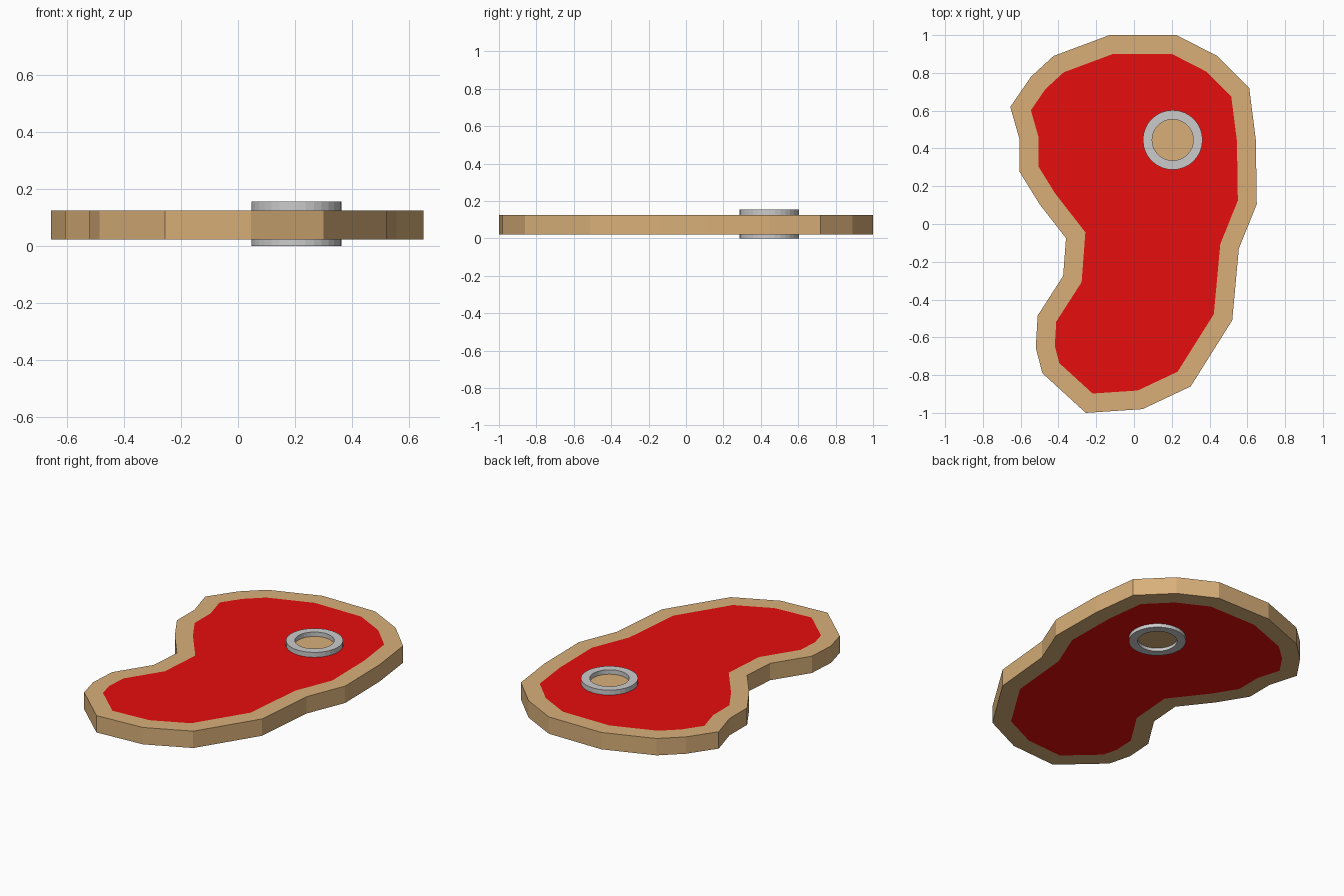
import bpy, bmesh
from math import cos, sin, pi

if "Cube" in bpy.data.objects:
    bpy.data.objects.remove(bpy.data.objects["Cube"])

Z0, Z1 = 0.022, 0.125          # underside and top of the slab
BONE = (0.205, 0.445)          # centre of the bone


def material(name, rgb):
    m = bpy.data.materials.new(name)
    m.diffuse_color = (*rgb, 1)
    m.use_nodes = True
    m.node_tree.nodes["Principled BSDF"].inputs["Base Color"].default_value = m.diffuse_color
    return m


fat = material("fat", (0.69, 0.43, 0.19))
meat = material("meat", (0.80, 0.004, 0.004))


def finish(bm, name, mats=()):
    bmesh.ops.recalc_face_normals(bm, faces=bm.faces[:])
    me = bpy.data.meshes.new(name)
    bm.to_mesh(me)
    bm.free()
    for m in mats:
        me.materials.append(m)
    ob = bpy.data.objects.new(name, me)
    bpy.context.collection.objects.link(ob)
    return ob


def prism(bm, pts, z0, z1):
    """Close an outline into a slab; returns the bottom and top faces."""
    lo = [bm.verts.new((x, y, z0)) for x, y in pts]
    hi = [bm.verts.new((x, y, z1)) for x, y in pts]
    n = len(pts)
    for i in range(n):
        j = (i + 1) % n
        bm.faces.new((lo[i], lo[j], hi[j], hi[i]))
    return bm.faces.new(lo[::-1]), bm.faces.new(hi)


def circle(r, n=32):
    return [(BONE[0] + r * cos(2 * pi * i / n), BONE[1] + r * sin(2 * pi * i / n))
            for i in range(n)]


# Steak slab: fat rim with inset red meat on both faces
outline = [(-0.13, 1.0), (-0.425, 0.89), (-0.545, 0.78), (-0.655, 0.62),
           (-0.605, 0.445), (-0.605, 0.275), (-0.50, 0.105), (-0.36, -0.075),
           (-0.375, -0.275), (-0.51, -0.485), (-0.52, -0.655), (-0.485, -0.79),
           (-0.255, -1.0), (0.045, -0.98), (0.30, -0.86), (0.52, -0.51),
           (0.555, -0.13), (0.65, 0.105), (0.645, 0.445), (0.61, 0.72),
           (0.44, 0.89), (0.225, 1.0)]
bm = bmesh.new()
for face in prism(bm, outline, Z0, Z1):
    bm.normal_update()
    bmesh.ops.inset_region(bm, faces=[face], thickness=0.1, use_even_offset=True)
    face.material_index = 1
finish(bm, "steak_slab", (fat, meat))

# Bone ring: square-section tube through the slab
bm = bmesh.new()
loops = [[bm.verts.new((x, y, z)) for x, y in circle(r)]
         for r, z in ((0.158, 0), (0.158, 0.155), (0.109, 0.155), (0.109, 0))]
for a, b in zip(loops, loops[1:] + loops[:1]):
    for i in range(32):
        j = (i + 1) % 32
        bm.faces.new((a[i], a[j], b[j], b[i]))
finish(bm, "bone_ring")

# Marrow filling the ring, level with the slab faces
bm = bmesh.new()
prism(bm, circle(0.112), Z0 - 0.003, Z1 + 0.003)
finish(bm, "bone_marrow", (fat,))
